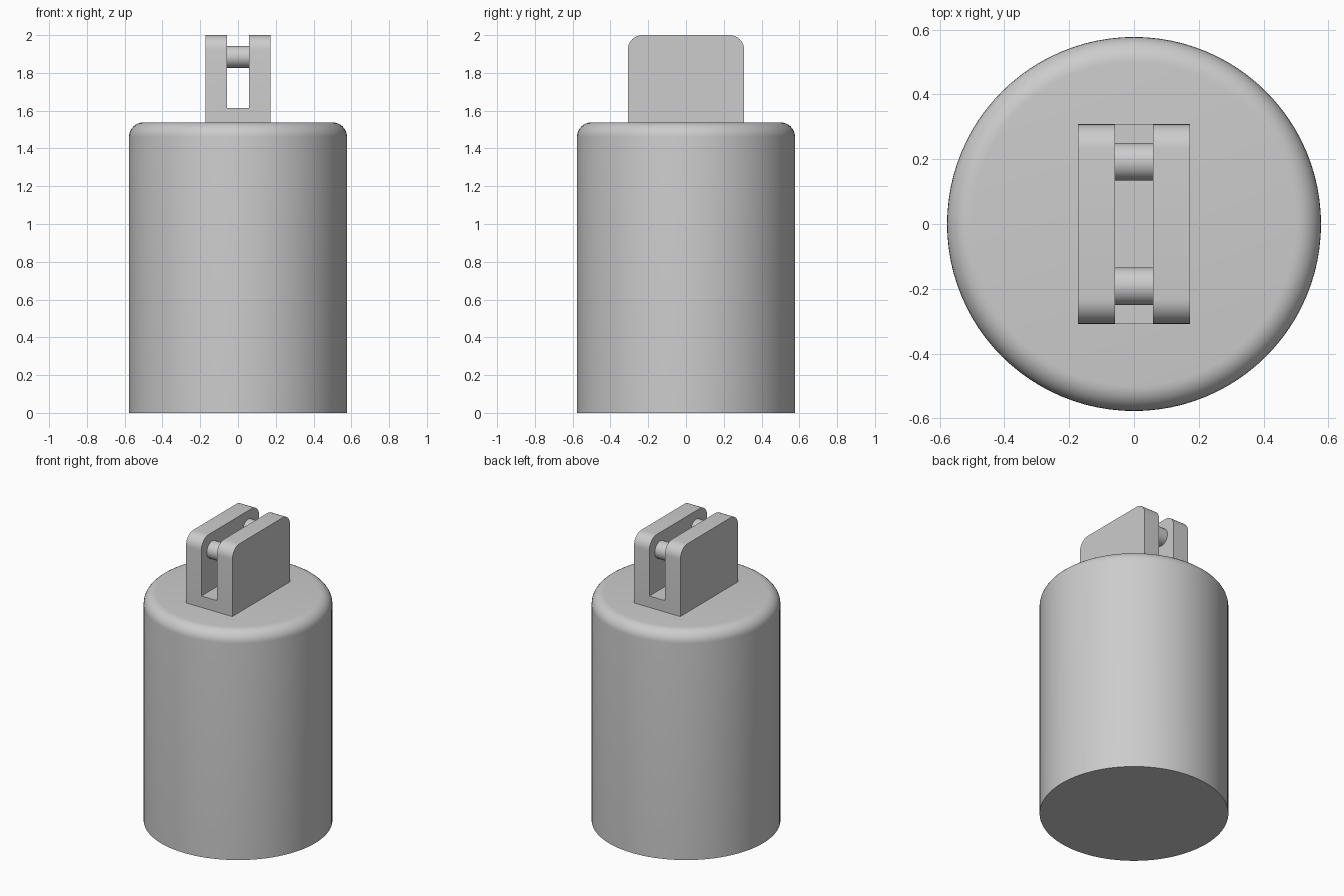
import bpy, bmesh, math
from mathutils import Matrix, Vector

old = bpy.data.objects.get("Cube")
if old:
    bpy.data.objects.remove(old)

grey = bpy.data.materials.new("plain_grey")
grey.use_nodes = True
colour = (0.604, 0.604, 0.604, 1)
grey.diffuse_color = colour
grey.node_tree.nodes["Principled BSDF"].inputs["Base Color"].default_value = colour


def finish(name, bm):
    bmesh.ops.recalc_face_normals(bm, faces=bm.faces)
    mesh = bpy.data.meshes.new(name)
    bm.to_mesh(mesh)
    bm.free()
    mesh.materials.append(grey)
    obj = bpy.data.objects.new(name, mesh)
    bpy.context.collection.objects.link(obj)
    bpy.ops.object.select_all(action="DESELECT")
    obj.select_set(True)
    bpy.context.view_layer.objects.active = obj
    bpy.ops.object.shade_smooth_by_angle(angle=math.radians(30))
    return obj


BODY_R, BODY_H, FILLET = 0.577, 1.538, 0.077

# Cylindrical body with a rounded top rim
bm = bmesh.new()
bmesh.ops.create_cone(bm, cap_ends=True, segments=96, radius1=BODY_R, radius2=BODY_R,
                      depth=BODY_H, matrix=Matrix.Translation((0, 0, BODY_H / 2)))
rim = [e for e in bm.edges if all(v.co.z > BODY_H - 0.01 for v in e.verts)]
bmesh.ops.bevel(bm, geom=rim, offset=FILLET, segments=8, profile=0.5, affect="EDGES")
finish("body", bm)

# Forked bracket: U-shaped section swept front to back, upper ends rounded
OUT, SLOT, HALF_Y, FLOOR, TOP = 0.173, 0.058, 0.308, 1.615, 2.0
half = [(OUT, BODY_H), (OUT, TOP), (SLOT, TOP), (SLOT, FLOOR)]
section = half + [(-x, z) for x, z in reversed(half)]
bm = bmesh.new()
face = bm.faces.new([bm.verts.new((x, -HALF_Y, z)) for x, z in section])
swept = bmesh.ops.extrude_face_region(bm, geom=[face])["geom"]
bmesh.ops.translate(bm, vec=Vector((0, 2 * HALF_Y, 0)),
                    verts=[g for g in swept if isinstance(g, bmesh.types.BMVert)])
ends = [e for e in bm.edges if all(v.co.z > TOP - 0.01 for v in e.verts)
        and abs(e.verts[0].co.y - e.verts[1].co.y) < 0.01]
bmesh.ops.bevel(bm, geom=ends, offset=FILLET, segments=8, profile=0.5, affect="EDGES")
finish("bracket", bm)

# Two cross pins spanning the slot
for name, side in (("front_pin", -1), ("back_pin", 1)):
    bm = bmesh.new()
    bmesh.ops.create_cone(bm, cap_ends=True, segments=32, radius1=0.058, radius2=0.058,
                          depth=2 * SLOT + 0.01,
                          matrix=Matrix.Translation((0, side * 0.192, 1.885))
                          @ Matrix.Rotation(math.pi / 2, 4, "Y"))
    finish(name, bm)
